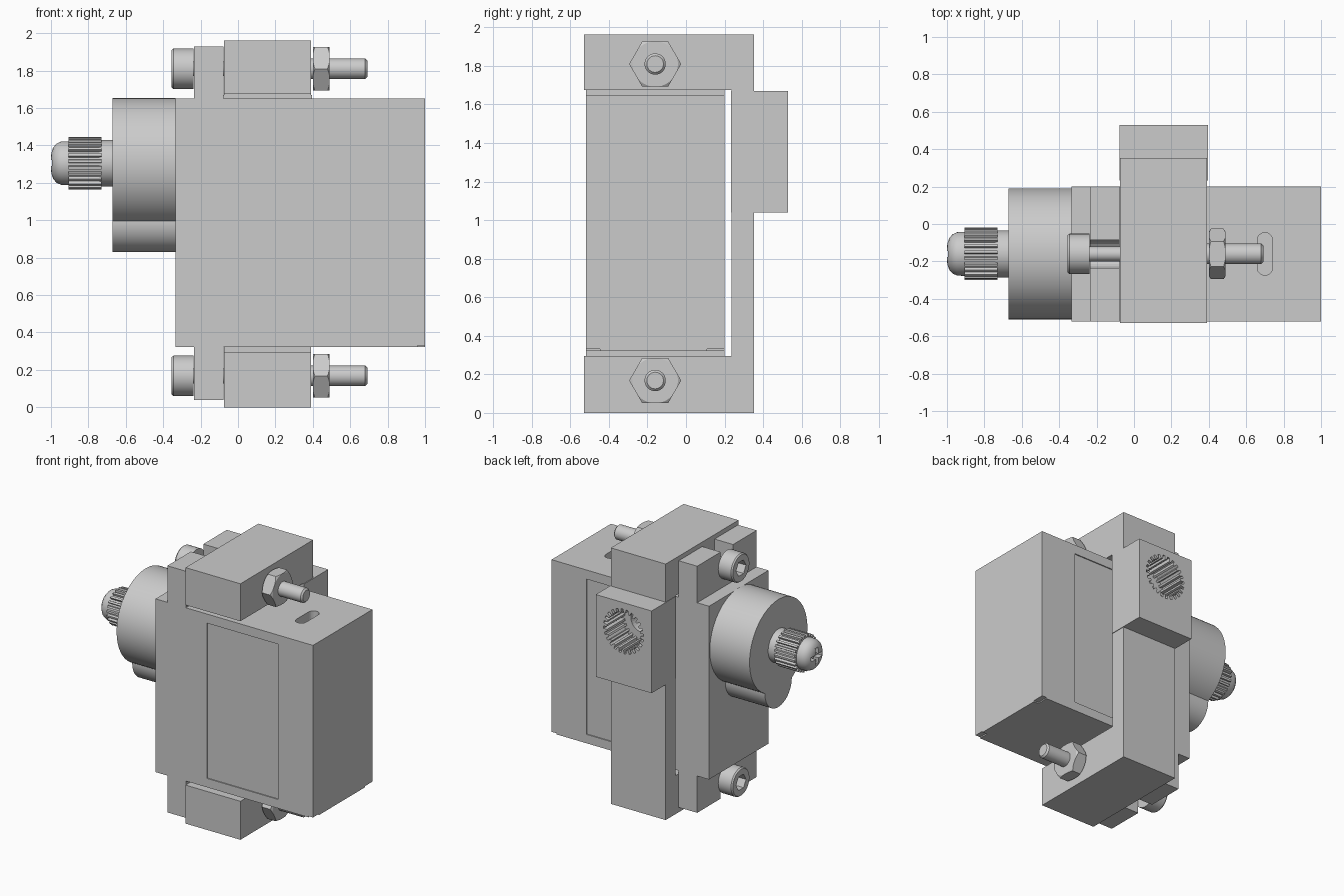
import bpy, bmesh
from math import sin, cos, pi, radians

if "Cube" in bpy.data.objects:
    bpy.data.objects.remove(bpy.data.objects["Cube"], do_unlink=True)

grey = bpy.data.materials.new("plain grey")
grey.use_nodes = True
COLOUR = (0.6, 0.6, 0.6, 1)
grey.diffuse_color = COLOUR
grey.node_tree.nodes["Principled BSDF"].inputs["Base Color"].default_value = COLOUR


def finish(name, bm, smooth=False):
    bmesh.ops.recalc_face_normals(bm, faces=bm.faces)
    mesh = bpy.data.meshes.new(name)
    bm.to_mesh(mesh)
    bm.free()
    mesh.materials.append(grey)
    obj = bpy.data.objects.new(name, mesh)
    bpy.context.collection.objects.link(obj)
    if smooth:
        soften(obj)
    return obj


def activate(obj):
    bpy.ops.object.select_all(action="DESELECT")
    obj.select_set(True)
    bpy.context.view_layer.objects.active = obj


def soften(obj):
    activate(obj)
    bpy.ops.object.shade_smooth_by_angle(angle=radians(32))


def prism(name, points, axis, lo, hi, smooth=False):
    """Extrude a flat outline along an axis."""
    place = {"x": lambda u, v, t: (t, u, v),
             "y": lambda u, v, t: (u, t, v),
             "z": lambda u, v, t: (u, v, t)}[axis]
    bm = bmesh.new()
    a = [bm.verts.new(place(u, v, lo)) for u, v in points]
    b = [bm.verts.new(place(u, v, hi)) for u, v in points]
    bm.faces.new(a)
    bm.faces.new(b)
    for i in range(len(a)):
        j = (i + 1) % len(a)
        bm.faces.new((a[i], a[j], b[j], b[i]))
    return finish(name, bm, smooth)


def box(name, x, y, z):
    outline = [(y[0], z[0]), (y[1], z[0]), (y[1], z[1]), (y[0], z[1])]
    return prism(name, outline, "x", *x)


def circle(u, v, r, n=48, start=0, sweep=2 * pi):
    return [(u + r * cos(start + sweep * i / n), v + r * sin(start + sweep * i / n))
            for i in range(n)]


def capsule(u, v, half_gap, r, n=12):
    """Outline of a rounded slot running along the second axis."""
    arc = [pi * i / n for i in range(n + 1)]
    return ([(u + r * cos(a), v + half_gap + r * sin(a)) for a in arc] +
            [(u - r * cos(a), v - half_gap - r * sin(a)) for a in arc])


def spline(u, v, inner, outer, teeth):
    pts = []
    for i in range(teeth):
        for part, r in ((0, inner), (0.4, inner), (0.5, outer), (0.9, outer)):
            a = 2 * pi * (i + part) / teeth
            pts.append((u + r * cos(a), v + r * sin(a)))
    return pts


def lathe(name, profile, y, z, n=48):
    """Turn (x, radius) pairs round an axis parallel to x."""
    bm = bmesh.new()
    rings = [[bm.verts.new((x, u, v)) for u, v in circle(y, z, r, n)] for x, r in profile]
    for a, b in zip(rings, rings[1:]):
        for i in range(n):
            j = (i + 1) % n
            bm.faces.new((a[i], a[j], b[j], b[i]))
    bm.faces.new(rings[0])
    bm.faces.new(rings[-1])
    return finish(name, bm, True)


def combine(obj, other, operation="DIFFERENCE"):
    other.hide_render = True
    mod = obj.modifiers.new("cut", "BOOLEAN")
    mod.operation, mod.solver, mod.object = operation, "EXACT", other
    activate(obj)
    bpy.ops.object.modifier_apply(modifier=mod.name)
    bpy.data.objects.remove(other, do_unlink=True)


AXIS_Y = -0.16
SHAFT_Z = 1.305
BOLT_Z = {"upper": 1.81, "lower": 0.168}

# Motor case with label recesses, cable slot and corner notches
case = box("motor_case", (-0.335, 1), (-0.52, 0.2), (0.322, 1.65))
for y in ((-0.6, -0.512), (0.192, 0.3)):
    combine(case, box("label_cutter", (0.1, 0.705), y, (0.39, 1.58)))
combine(case, prism("slot_cutter", capsule(0.7, AXIS_Y, 0.073, 0.041), "z", 1.57, 1.75))
for y in ((-0.6, -0.445), (0.11, 0.3)):
    combine(case, box("notch_cutter", (0.96, 1.1), y, (0.2, 0.331)))

# Mounting ears with open slots, and their bolts and nuts
for side, z in BOLT_Z.items():
    out = 1 if side == "upper" else -1
    ear_z = (1.6, 1.93) if out > 0 else (0.04, 0.37)
    ear = box(side + "_mounting_ear", (-0.235, -0.078), (-0.52, 0.2), ear_z)
    combine(ear, prism("ear_slot", capsule(AXIS_Y, z + out * 0.15, 0.15, 0.075), "x", -0.4, 0.1))

    head = lathe(side + "_bolt_head", [(-0.237, 0.108), (-0.345, 0.108), (-0.355, 0.1)], AXIS_Y, z)
    combine(head, prism("hex_socket", circle(AXIS_Y, z, 0.06, 6), "x", -0.4, -0.285))
    soften(head)
    lathe(side + "_bolt_shank",
          [(-0.25, 0.04), (-0.06, 0.04), (-0.05, 0.055), (0.68, 0.055), (0.692, 0.043)], AXIS_Y, z)
    nut = prism(side + "_nut", circle(AXIS_Y, z, 0.135, 6), "x", 0.4, 0.49)
    rounder = lathe("nut_rounder", [(0.4, 0.118), (0.412, 0.136), (0.478, 0.136), (0.49, 0.118)],
                    AXIS_Y, z)
    combine(nut, rounder, "INTERSECT")

# Gear housing: large drum and the small idler bulge below it
lathe("gear_drum", [(-0.335, 0.35), (-0.672, 0.35)], AXIS_Y, SHAFT_Z, 72)
lathe("idler_bulge", [(-0.335, 0.163), (-0.671, 0.163)], AXIS_Y, 0.993)

# Output shaft: collar, splined part and domed screw
lathe("shaft_collar", [(-0.66, 0.125), (-0.74, 0.125)], AXIS_Y, SHAFT_Z)
prism("shaft_spline", spline(AXIS_Y, SHAFT_Z, 0.122, 0.14, 24), "x", -0.905, -0.73)
dome = lathe("shaft_screw", [(-0.89, 0.118), (-0.945, 0.116), (-0.97, 0.105), (-0.988, 0.084),
                             (-0.997, 0.06), (-1, 0.04)], AXIS_Y, SHAFT_Z)
for a, b in ((0.065, 0.016), (0.016, 0.065)):
    combine(dome, box("cross_cutter", (-1.1, -0.96), (AXIS_Y - a, AXIS_Y + a),
                      (SHAFT_Z - b, SHAFT_Z + b)))
soften(dome)

# C-shaped bracket wrapped round the case
FRONT, INNER, BACK = -0.528, 0.235, 0.353
bracket = prism("bracket", [(FRONT, 0), (BACK, 0), (BACK, 1.962), (FRONT, 1.962), (FRONT, 1.675),
                            (INNER, 1.675), (INNER, 0.295), (FRONT, 0.295)], "x", -0.075, 0.39)

# Hub block on the bracket's back with a splined socket and a screw hole
HUB = (0.16, 1.45)
block = box("hub_block", (-0.078, 0.395), (0.233, 0.528), (1.04, 1.67))
for part in (bracket, block):
    combine(part, prism("socket_cutter", spline(*HUB, 0.142, 0.17, 24), "y", 0.31, 0.7))
    combine(part, prism("screw_cutter", circle(*HUB, 0.09, 32), "y", 0.15, 0.4))
